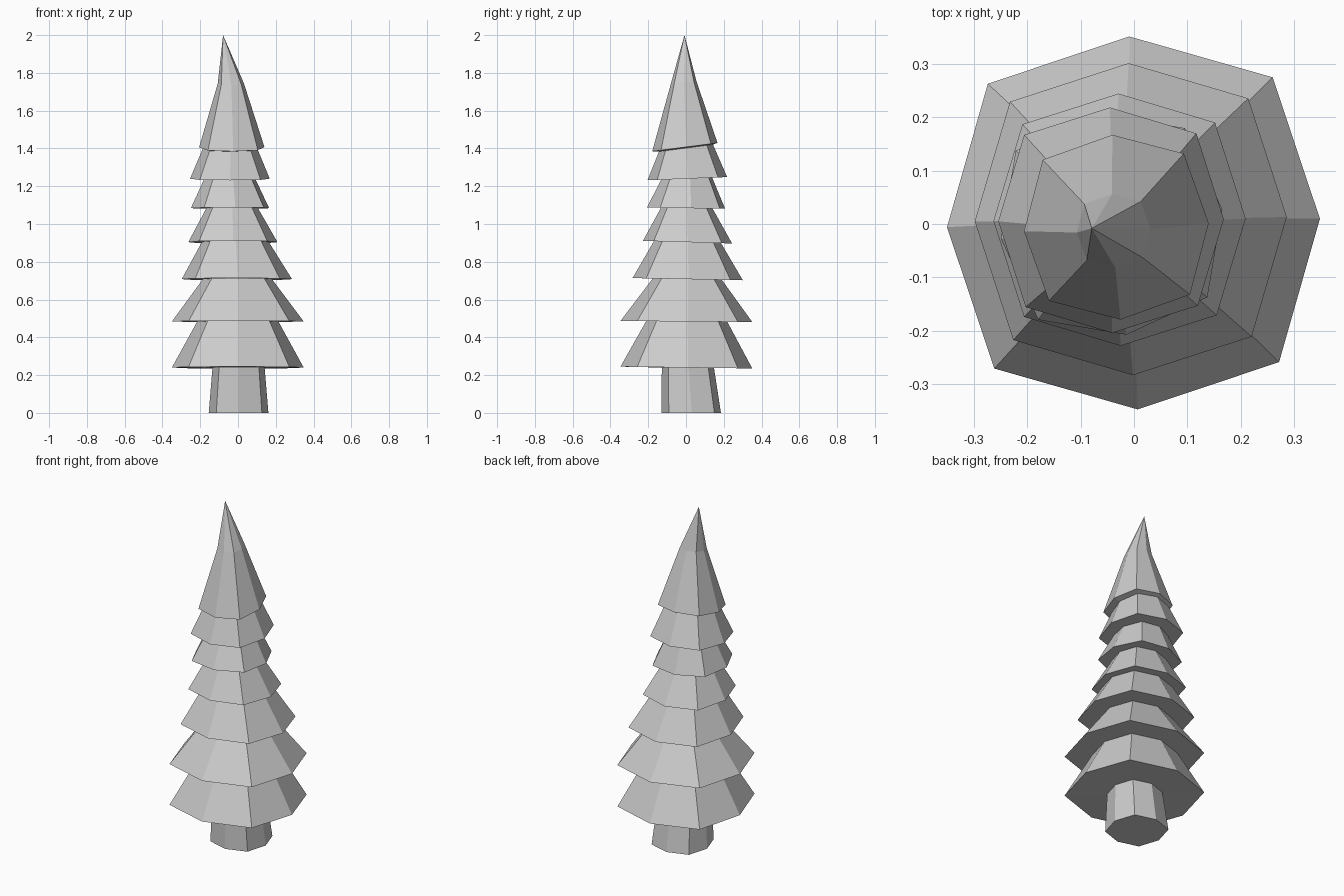
import bpy, bmesh, math

if "Cube" in bpy.data.objects:
    bpy.data.objects.remove(bpy.data.objects["Cube"])


def ring(bm, cx, cy, z, r, rot=0, slope=0):
    """Eight-sided ring, slightly squarish, optionally tilted along y."""
    verts = []
    for i in range(8):
        a = math.radians(45 * i + rot)
        rad = r * (1.08 if i % 2 else 1.0)
        y = rad * math.sin(a)
        verts.append(bm.verts.new((cx + rad * math.cos(a), cy + y, z + slope * y)))
    return verts


def bridge(bm, lower, upper):
    for i in range(8):
        j = (i + 1) % 8
        bm.faces.new((lower[i], lower[j], upper[j], upper[i]))


def finish(bm, name):
    bmesh.ops.recalc_face_normals(bm, faces=bm.faces)
    mesh = bpy.data.meshes.new(name)
    bm.to_mesh(mesh)
    bm.free()
    bpy.context.collection.objects.link(bpy.data.objects.new(name, mesh))


# Trunk: tapered octagonal stump
bm = bmesh.new()
foot = ring(bm, 0.003, 0.027, 0.0, 0.158, 1.3)
head = ring(bm, 0.003, 0.01, 0.24, 0.138, 1.3)
bridge(bm, foot, head)
bm.faces.new(foot[::-1])
finish(bm, "trunk")

# Skirts: (x, y, z, radius, rotation, tilt) of each rim, then (x, y, z, radius) of its top
tiers = [
    ((-0.001, 0.002, 0.240, 0.349, 1.3, -0.014), (-0.001, 0.004, 0.484, 0.215)),
    ((-0.001, 0.002, 0.484, 0.349, 1.3, -0.008), (-0.003, 0.007, 0.708, 0.183)),
    ((-0.006, 0.009, 0.708, 0.292, 0.8, -0.020), (-0.014, 0.008, 0.905, 0.177)),
    ((-0.027, 0.008, 0.904, 0.236, 0.5, -0.030), (-0.031, 0.004, 1.085, 0.136)),
    ((-0.042, 0.000, 1.084, 0.209, 7.6, -0.015), (-0.044, 0.004, 1.240, 0.136)),
    ((-0.043, 0.007, 1.240, 0.211, 0.5, 0.040), (-0.042, 0.000, 1.402, 0.143)),
    ((-0.033, -0.006, 1.407, 0.173, 2.5, 0.130), (-0.038, -0.013, 1.745, 0.069)),
]
bm = bmesh.new()
inner = ring(bm, 0.003, 0.01, 0.24, 0.138, 1.3)
for k, (rim, top) in enumerate(tiers):
    outer = ring(bm, *rim)
    bridge(bm, inner, outer)
    tilt = tiers[min(k + 1, 6)][0][5]
    inner = ring(bm, *top, rim[4], tilt)
    bridge(bm, outer, inner)
# Pointed tip
tip = bm.verts.new((-0.079, -0.008, 2.0))
for i in range(8):
    bm.faces.new((inner[i], inner[(i + 1) % 8], tip))
finish(bm, "foliage")
